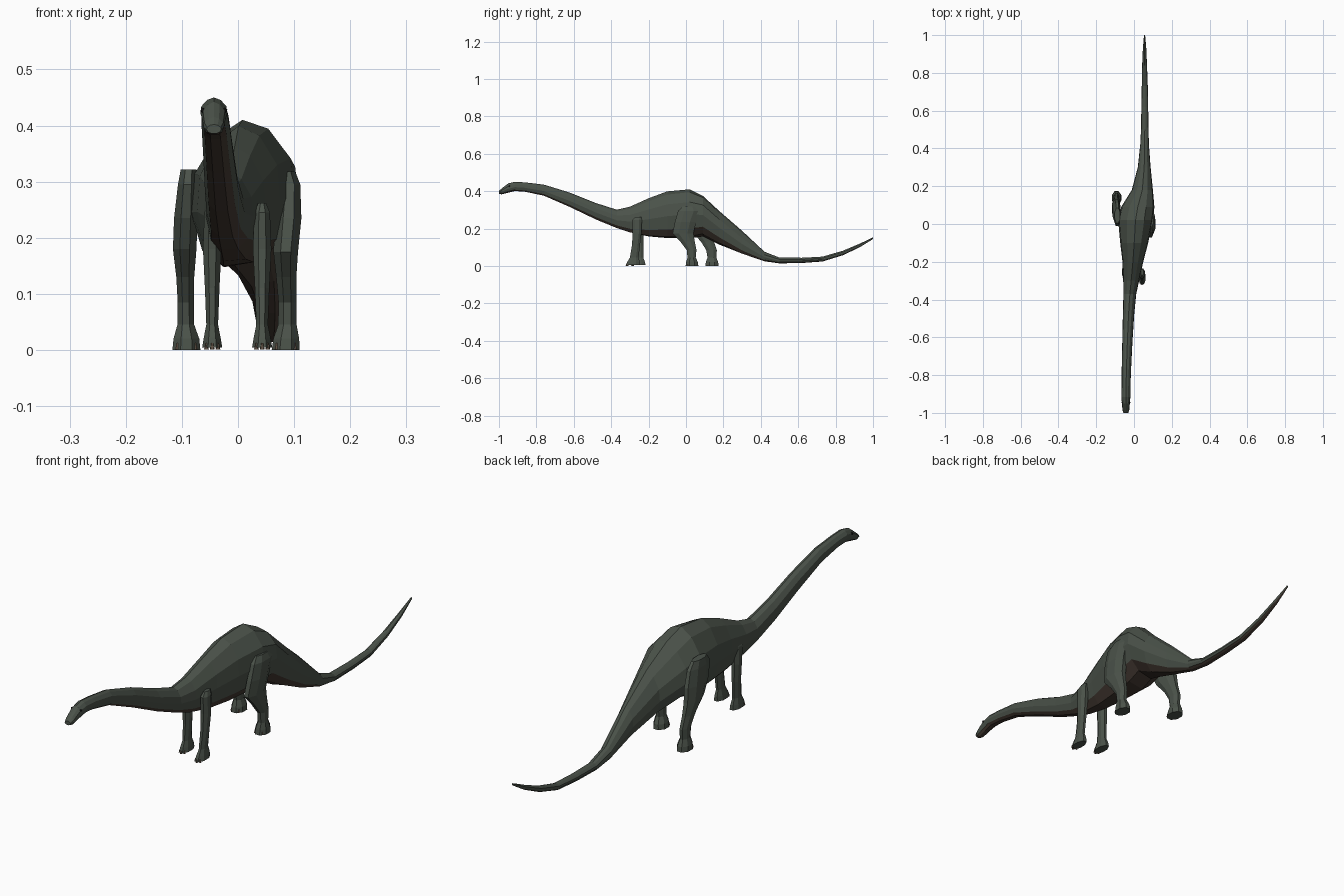
import bpy, bmesh, math
from mathutils import Vector


def material(name, rgb):
    m = bpy.data.materials.new(name)
    m.diffuse_color = (*rgb, 1)
    return m


SKIN = material("green_skin", (0.07, 0.085, 0.068))
BELLY = material("brown_belly", (0.06, 0.043, 0.033))
CLAW = material("claw", (0.12, 0.085, 0.06))
EYE = material("eye_dark", (0.01, 0.01, 0.01))


def loft(name, rings, mats, second_slots=()):
    """Skin a list of equal rings and cap both ends."""
    bm = bmesh.new()
    vr = [[bm.verts.new(p) for p in r] for r in rings]
    n = len(vr[0])
    for a, b in zip(vr, vr[1:]):
        for i in range(n):
            f = bm.faces.new((a[i], a[(i + 1) % n], b[(i + 1) % n], b[i]))
            f.material_index = 1 if i in second_slots else 0
    bm.faces.new(vr[0])
    bm.faces.new(vr[-1])
    bmesh.ops.recalc_face_normals(bm, faces=bm.faces)
    me = bpy.data.meshes.new(name)
    bm.to_mesh(me)
    bm.free()
    for m in mats:
        me.materials.append(m)
    ob = bpy.data.objects.new(name, me)
    bpy.context.collection.objects.link(ob)
    return ob


# Body cross-section: (side, height) going round from the spine
half = [(0.5, 0.91), (0.93, 0.68), (1, 0.42), (0.78, 0.14), (0.36, 0)]
section = [(0, 1)] + half + [(-u, v) for u, v in reversed(half)]

# Stations: y, centre x, top z, bottom z, half width, right-side lift
stations = [
    (-1.0, -.043, .402, .386, .013, 0),
    (-.985, -.043, .415, .383, .018, 0),
    (-.95, -.043, .442, .392, .021, 0),
    (-.915, -.043, .450, .401, .024, 0),
    (-.86, -.042, .447, .397, .023, 0),
    (-.76, -.040, .435, .376, .025, 0),
    (-.62, -.035, .392, .315, .027, 0),
    (-.48, -.029, .336, .248, .030, 0),
    (-.37, -.022, .301, .203, .034, 0),
    (-.30, -.015, .317, .180, .042, 0),
    (-.20, -.006, .362, .160, .055, .005),
    (-.10, .001, .399, .153, .074, .01),
    (.02, .008, .410, .153, .092, .015),
    (.09, .020, .375, .165, .088, .02),
    (.18, .044, .292, .118, .056, .012),
    (.30, .054, .188, .066, .034, 0),
    (.42, .056, .076, .025, .023, 0),
    (.50, .057, .045, .014, .020, 0),
    (.62, .057, .044, .016, .018, 0),
    (.73, .057, .050, .024, .016, 0),
    (.84, .056, .082, .058, .013, 0),
    (.93, .056, .120, .101, .009, 0),
    (1.0, .056, .153, .144, .003, 0),
]
loft("body_neck_tail",
     [[(cx + u * w, y, b + v * (t - b) + u * lift) for u, v in section]
      for y, cx, t, b, w, lift in stations],
     (SKIN, BELLY), (4, 5, 6))

# Leg cross-section: octagon with flattened corners
octagon = [(math.cos(math.radians(22.5 + 45 * i)) * 1.08,
            math.sin(math.radians(22.5 + 45 * i)) * 1.08) for i in range(8)]


def leg(name, rows, toe_count):
    """Rows: z, centre x, half width x, front y, rear y."""
    loft(name, [[(cx + u * hx, (f + r) / 2 + v * (r - f) / 2, z) for u, v in octagon]
                for z, cx, hx, f, r in rows], (SKIN,))
    _, cx, hx, front, rear = rows[-1]
    # Small claws fanned across the front of the foot
    for i in range(toe_count):
        s = (i - (toe_count - 1) / 2) / (toe_count / 2)
        bpy.ops.mesh.primitive_cone_add(
            vertices=5, radius1=.0045, radius2=.002, depth=.011,
            location=(cx + s * hx * .85, front + .002 + abs(s) * .011, .0065))
        claw = bpy.context.object
        claw.name = name + "_claw"
        claw.data.materials.append(CLAW)


# Front legs, nearly level with each other
front_rows = [(.262, .007, -.272, -.238), (.245, .014, -.288, -.236),
              (.18, .0165, -.285, -.238), (.11, .013, -.289, -.246),
              (.045, .0105, -.300, -.254), (.022, .015, -.314, -.247),
              (.004, .018, -.321, -.246)]
for side, x, dy in (("right", .043, 0), ("left", -.046, .03)):
    leg("front_leg_" + side,
        [(z, x, hx, f + dy * (1 - z / .3), r + dy * (1 - z / .3))
         for z, hx, f, r in front_rows], 3)

# Hind legs, one planted forward and one stretched back
leg("hind_leg_right",
    [(.318, .088, .014, -.018, .055), (.295, .093, .018, -.042, .076),
     (.235, .090, .023, -.060, .055), (.175, .085, .022, -.072, .040),
     (.13, .086, .018, -.030, .047), (.085, .088, .016, .004, .056),
     (.045, .088, .0165, .008, .052), (.02, .086, .023, .000, .064),
     (.0, .085, .025, -.002, .066)], 4)
leg("hind_leg_left",
    [(.322, -.088, .014, .005, .085), (.295, -.090, .017, -.012, .112),
     (.235, -.093, .021, .005, .132), (.18, -.095, .021, .035, .138),
     (.13, -.094, .016, .080, .150), (.085, -.093, .0145, .108, .165),
     (.045, -.093, .015, .115, .162), (.02, -.092, .023, .106, .172),
     (.0, -.092, .025, .104, .174)], 4)

# Eyes on each side of the head
for s in (-1, 1):
    bpy.ops.mesh.primitive_ico_sphere_add(subdivisions=1, radius=.005,
                                          location=(-.043 + s * .0195, -.945, .427))
    eye = bpy.context.object
    eye.name = "eye"
    eye.data.materials.append(EYE)
